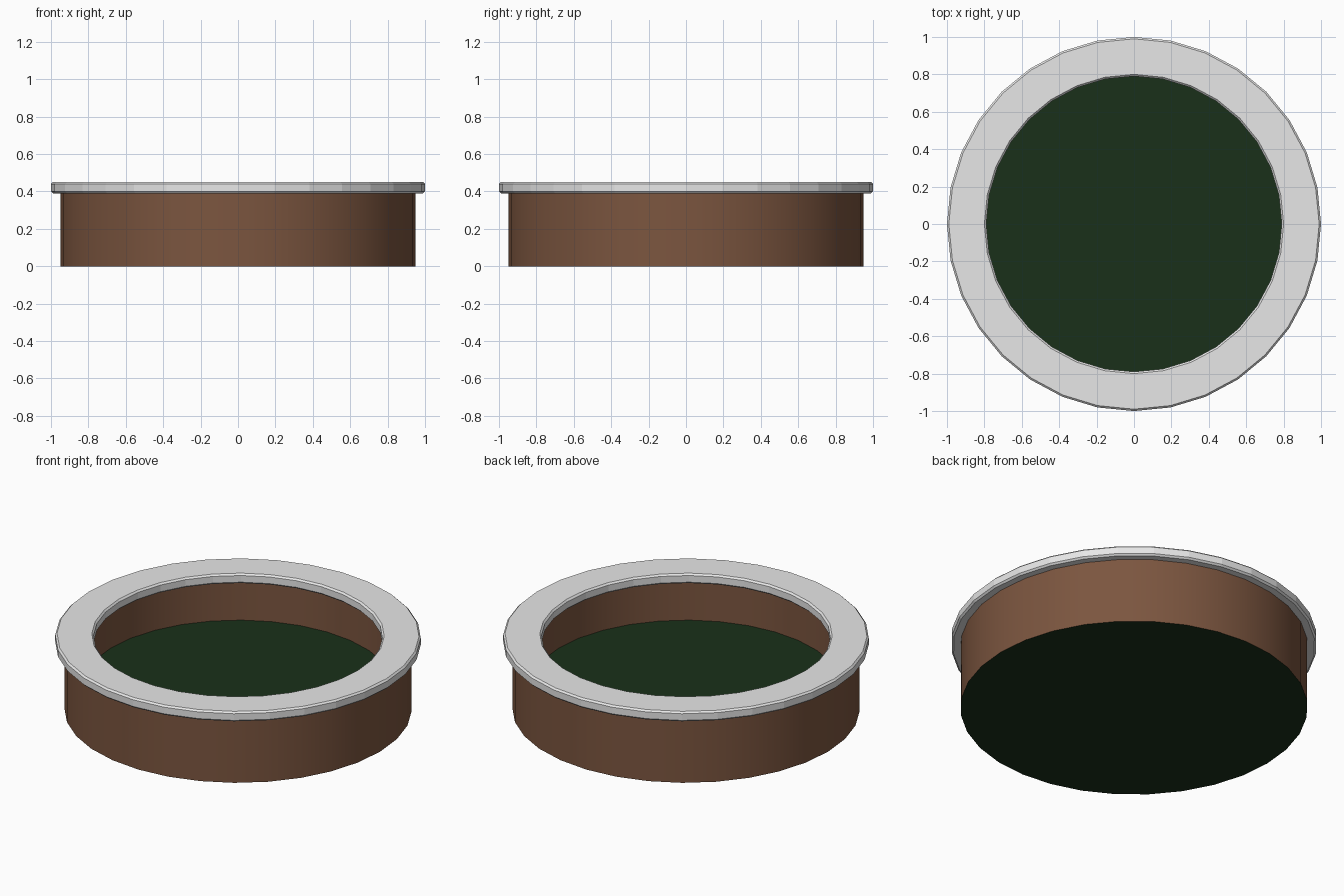
import bpy, bmesh, math

if "Cube" in bpy.data.objects:
    bpy.data.objects.remove(bpy.data.objects["Cube"])

SIDES = 32


def material(name, rgb):
    m = bpy.data.materials.new(name)
    m.diffuse_color = (*rgb, 1.0)
    m.use_nodes = True
    m.node_tree.nodes["Principled BSDF"].inputs["Base Color"].default_value = m.diffuse_color
    return m


brown = material("brown wall", (0.20, 0.092, 0.05))
grey = material("light grey rim", (0.80, 0.80, 0.80))
green = material("dark green", (0.01, 0.03, 0.01))


def ring(bm, r, z):
    return [bm.verts.new((r * math.cos(2 * math.pi * i / SIDES),
                          r * math.sin(2 * math.pi * i / SIDES), z))
            for i in range(SIDES)]


def finish(bm, name, mat):
    mesh = bpy.data.meshes.new(name)
    bm.to_mesh(mesh)
    bm.free()
    mesh.materials.append(mat)
    ob = bpy.data.objects.new(name, mesh)
    bpy.context.collection.objects.link(ob)
    return ob


def lathe(name, profile, mat, closed=False):
    """Revolve a counter-clockwise (r, z) profile around z."""
    bm = bmesh.new()
    rings = [ring(bm, r, z) for r, z in profile]
    pairs = list(zip(rings, rings[1:]))
    if closed:
        pairs.append((rings[-1], rings[0]))
    for a, b in pairs:
        for i in range(SIDES):
            j = (i + 1) % SIDES
            bm.faces.new((a[i], a[j], b[j], b[i]))
    return finish(bm, name, mat)


def disc(name, r, z, up, mat):
    bm = bmesh.new()
    vs = ring(bm, r, z)
    bm.faces.new(vs if up else vs[::-1])
    return finish(bm, name, mat)


# Round wall with thickness, open at the top
FLOOR = 0.143
wall = lathe("wall", [(0.95, 0), (0.95, 0.395), (0.85, 0.395), (0.85, FLOOR)], brown)
bpy.context.view_layer.objects.active = wall
wall.select_set(True)
bpy.ops.object.shade_smooth_by_angle(angle=math.radians(30))

# Bevelled rim overhanging the wall on both sides
R0, R1, Z0, Z1, B = 0.79, 1.0, 0.39, 0.45, 0.01
lathe("rim", [(R0 + B, Z0), (R1 - B, Z0), (R1, Z0 + B), (R1, Z1 - B),
              (R1 - B, Z1), (R0 + B, Z1), (R0, Z1 - B), (R0, Z0 + B)],
      grey, closed=True)

# Green inner floor and underside
disc("inner_floor", 0.85, FLOOR, True, green)
disc("underside", 0.95, 0.0, False, green)
